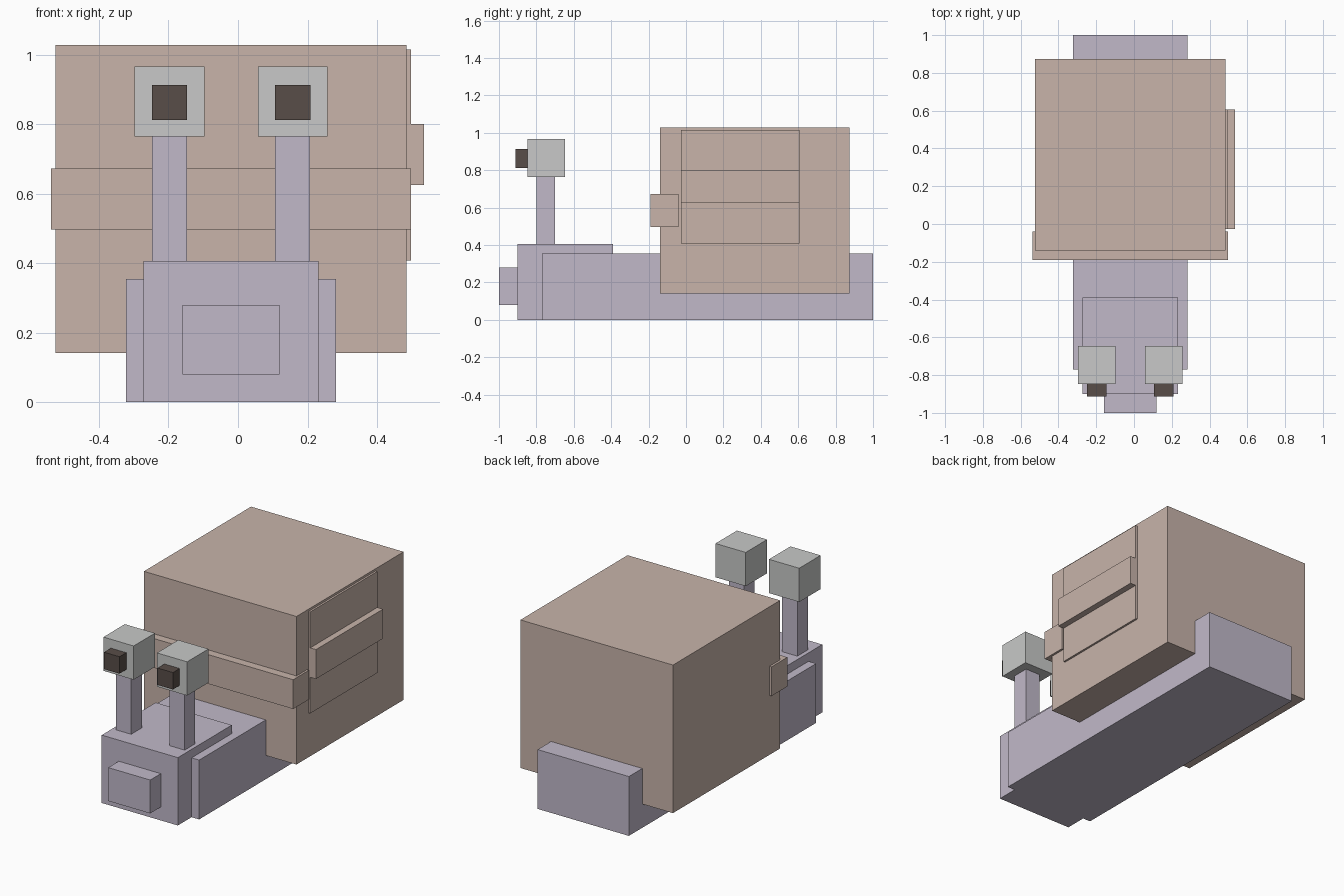
import bpy

cube = bpy.data.objects.get("Cube")
if cube:
    bpy.data.objects.remove(cube, do_unlink=True)


def material(name, rgb):
    """Flat material from 0-255 sRGB values."""
    linear = []
    for c in rgb:
        c /= 255
        linear.append(c / 12.92 if c <= 0.04045 else ((c + 0.055) / 1.055) ** 2.4)
    color = (*linear, 1)
    mat = bpy.data.materials.new(name)
    mat.use_nodes = True
    mat.diffuse_color = color
    mat.node_tree.nodes["Principled BSDF"].inputs["Base Color"].default_value = color
    return mat


def box(name, mat, x, y, z):
    """Box spanning a (low, high) range on each axis."""
    spans = (x, y, z)
    bpy.ops.mesh.primitive_cube_add(size=1, location=[(a + b) / 2 for a, b in spans])
    obj = bpy.context.object
    obj.name = name
    obj.scale = [b - a for a, b in spans]
    bpy.ops.object.transform_apply(location=False, rotation=False, scale=True)
    obj.data.materials.append(mat)
    return obj


def around(center, half):
    return (center - half, center + half)


shell_tan = material("shell tan", (200, 180, 170))
body_lilac = material("body lilac", (193, 185, 201))
eye_grey = material("eye grey", (200, 201, 200))
pupil_brown = material("pupil brown", (88, 77, 72))

MID = -0.02  # symmetry plane of the animal

# Body and head
box("body", body_lilac, around(MID, 0.302), (-0.77, 1.0), (0, 0.355))
box("head", body_lilac, around(MID, 0.252), (-0.9, -0.39), (0, 0.406))
box("snout", body_lilac, around(MID, 0.139), (-1.0, -0.88), (0.08, 0.28))

# Shell with its front band and stepped side plates
box("shell", shell_tan, around(MID, 0.505), (-0.14, 0.873), (0.142, 1.028))
box("shell_front_band", shell_tan, around(MID, 0.518), (-0.19, -0.04), (0.497, 0.672))
box("shell_side_plate", shell_tan, (0.4, 0.497), (-0.027, 0.607), (0.408, 1.015))
box("shell_side_ridge", shell_tan, (0.4, 0.535), (-0.027, 0.607), (0.624, 0.8))

# Eye stalks, eyes and pupils
for side, sign in (("left", 1), ("right", -1)):
    x = MID + sign * 0.177
    box(side + "_eye_stalk", body_lilac, around(x, 0.05), (-0.8, -0.7), (0.38, 0.78))
    box(side + "_eye", eye_grey, around(x, 0.1), (-0.848, -0.646), (0.764, 0.966))
    box(side + "_pupil", pupil_brown, around(x, 0.051), (-0.912, -0.83), (0.812, 0.913))
